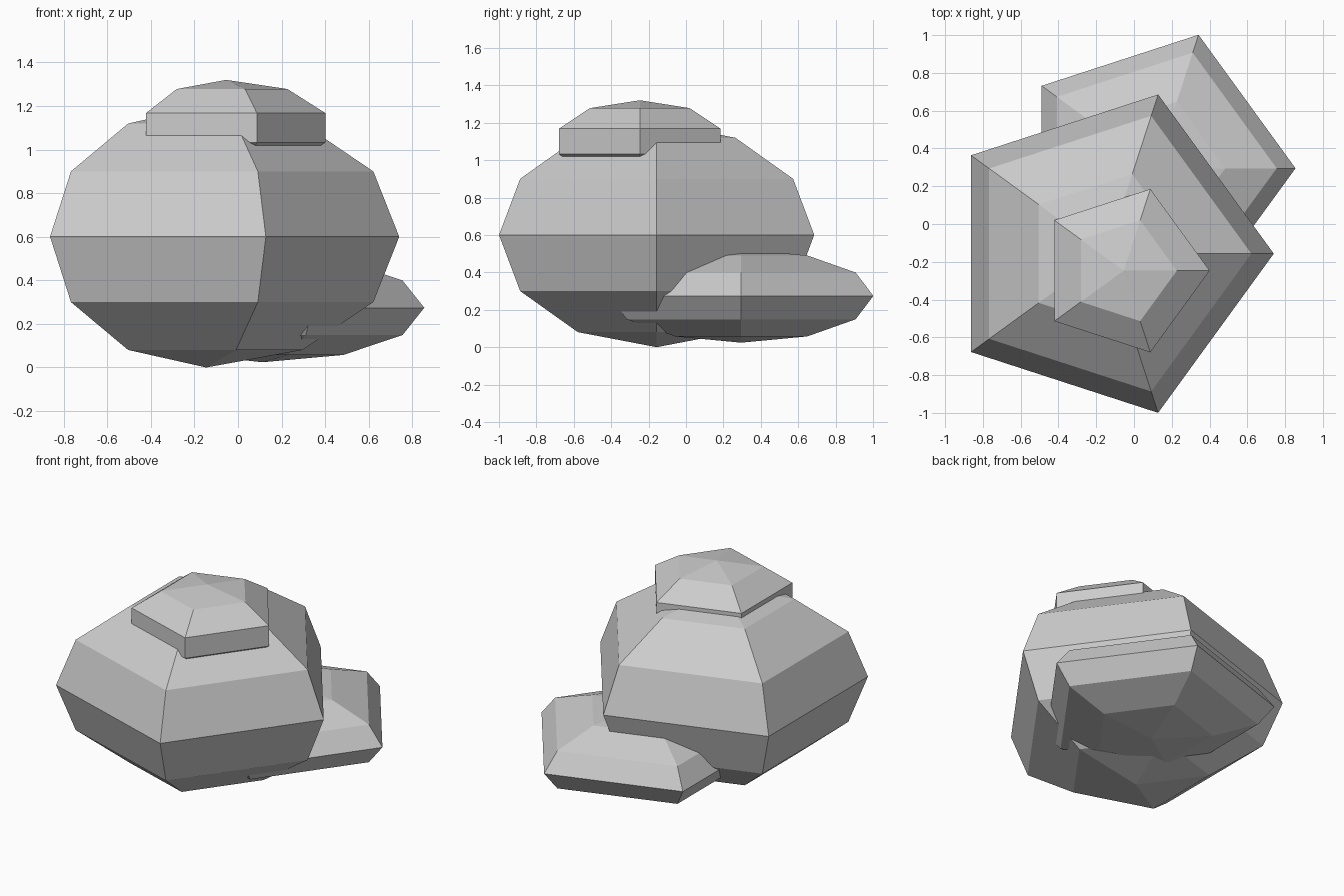
import bpy, bmesh
from math import sin, cos, pi

if "Cube" in bpy.data.objects:
    bpy.data.objects.remove(bpy.data.objects["Cube"])

SIDES = 5


def rock(name, centre, radius, half_height, rings):
    """Squashed five-sided UV sphere with one corner pointing along +x."""
    bm = bmesh.new()
    top = bm.verts.new((0, 0, half_height))
    bottom = bm.verts.new((0, 0, -half_height))
    loops = []
    for i in range(1, rings):
        p = pi * i / rings
        r, z = radius * sin(p), half_height * cos(p)
        loops.append([bm.verts.new((r * cos(2 * pi * k / SIDES),
                                    r * sin(2 * pi * k / SIDES), z))
                      for k in range(SIDES)])
    for k in range(SIDES):
        n = (k + 1) % SIDES
        bm.faces.new((top, loops[0][k], loops[0][n]))
        bm.faces.new((bottom, loops[-1][n], loops[-1][k]))
        for a, b in zip(loops, loops[1:]):
            bm.faces.new((a[k], b[k], b[n], a[n]))
    bmesh.ops.recalc_face_normals(bm, faces=bm.faces)
    mesh = bpy.data.meshes.new(name)
    bm.to_mesh(mesh)
    bm.free()
    obj = bpy.data.objects.new(name, mesh)
    obj.location = centre
    bpy.context.collection.objects.link(obj)
    return obj


# Large boulder
rock("main_boulder", (-0.146, -0.157, 0.60), 0.886, 0.60, 6)
# Flat rock behind, half buried in the boulder
rock("flat_side_rock", (0.112, 0.295, 0.274), 0.743, 0.25, 6)
# Small cap rock; an odd ring count gives it upright sides
rock("cap_rock", (-0.054, -0.247, 1.10), 0.478, 0.22, 5)
